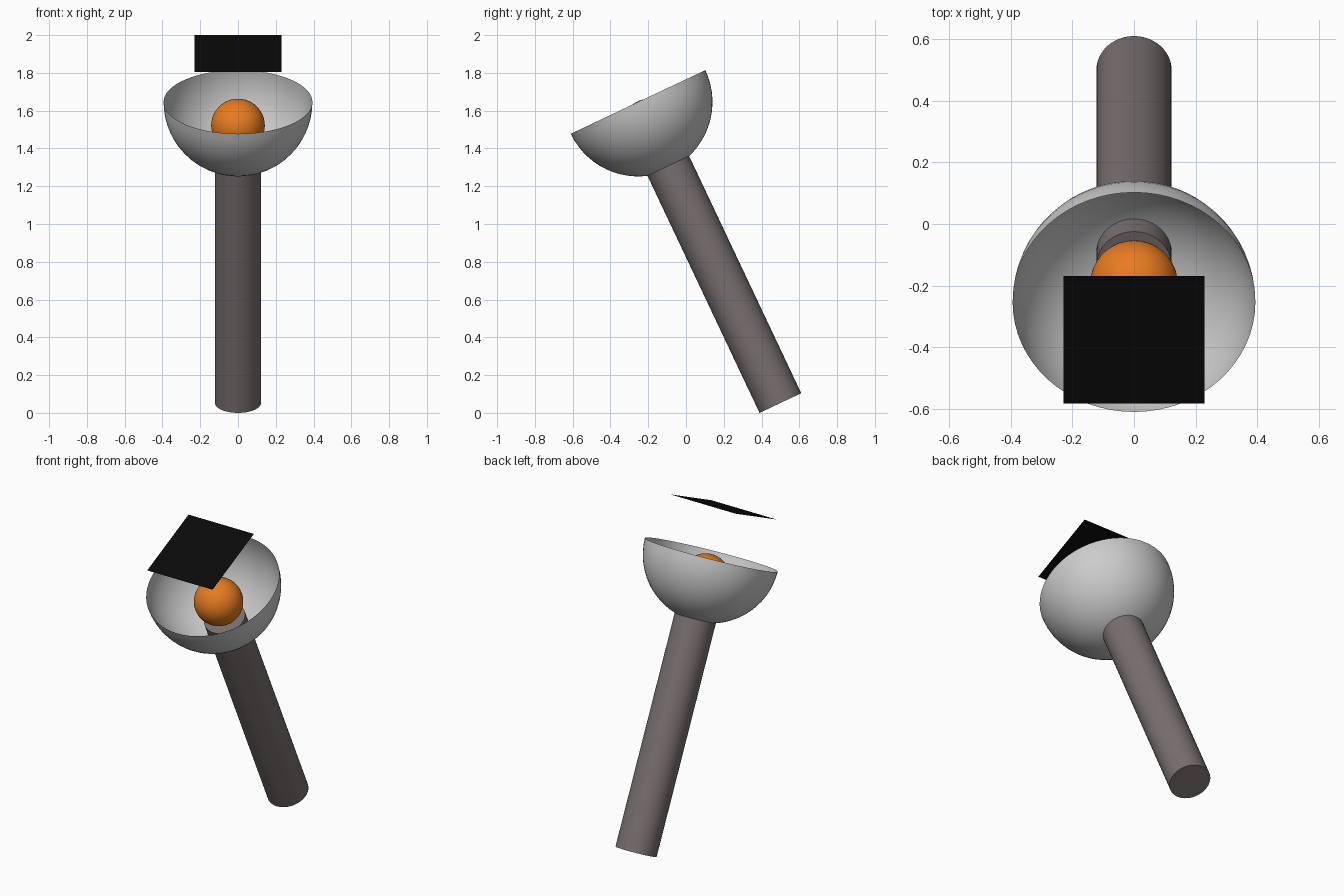
import bpy, bmesh
from math import radians, sin, cos
from mathutils import Matrix, Vector

if "Cube" in bpy.data.objects:
    bpy.data.objects.remove(bpy.data.objects["Cube"])

TILT = radians(25.3)
BASE = Vector((0, 0.4997, 0.0521))   # centre of the pole's foot
AXIS = Matrix.Translation(BASE) @ Matrix.Rotation(TILT, 4, 'X')


def material(name, rgb):
    m = bpy.data.materials.new(name)
    m.diffuse_color = (*rgb, 1)
    m.use_nodes = True
    m.node_tree.nodes["Principled BSDF"].inputs["Base Color"].default_value = m.diffuse_color
    return m


def finish(name, height, mat=None, smooth=True):
    """Name the active object and place it along the tilted axis."""
    ob = bpy.context.object
    ob.name = name
    ob.matrix_world = AXIS @ Matrix.Translation((0, 0, height))
    if mat:
        ob.data.materials.append(mat)
    if smooth:
        bpy.ops.object.shade_smooth_by_angle(angle=radians(40))
    return ob


brown = material("pole_brown", (0.19, 0.16, 0.16))
orange = material("ball_orange", (0.80, 0.20, 0.015))
black = material("plate_black", (0.003, 0.003, 0.003))

# Leaning pole, poking slightly through the bowl
POLE = 1.485
bpy.ops.mesh.primitive_cylinder_add(vertices=48, radius=0.122, depth=POLE)
finish("pole", POLE / 2, brown)

# Thin open bowl: lower half of a sphere
bpy.ops.mesh.primitive_uv_sphere_add(segments=64, ring_count=32, radius=0.394)
bowl = finish("bowl", 1.763)
bm = bmesh.new()
bm.from_mesh(bowl.data)
bmesh.ops.delete(bm, geom=[v for v in bm.verts if v.co.z > 1e-4], context='VERTS')
bm.to_mesh(bowl.data)
bm.free()

# Ball resting on the pole's end
bpy.ops.mesh.primitive_uv_sphere_add(segments=48, ring_count=24, radius=0.142)
finish("ball", 1.625, orange)

# Flat square plate floating above the bowl
bpy.ops.mesh.primitive_plane_add(size=0.458)
finish("plate", 2.047, black, smooth=False)
